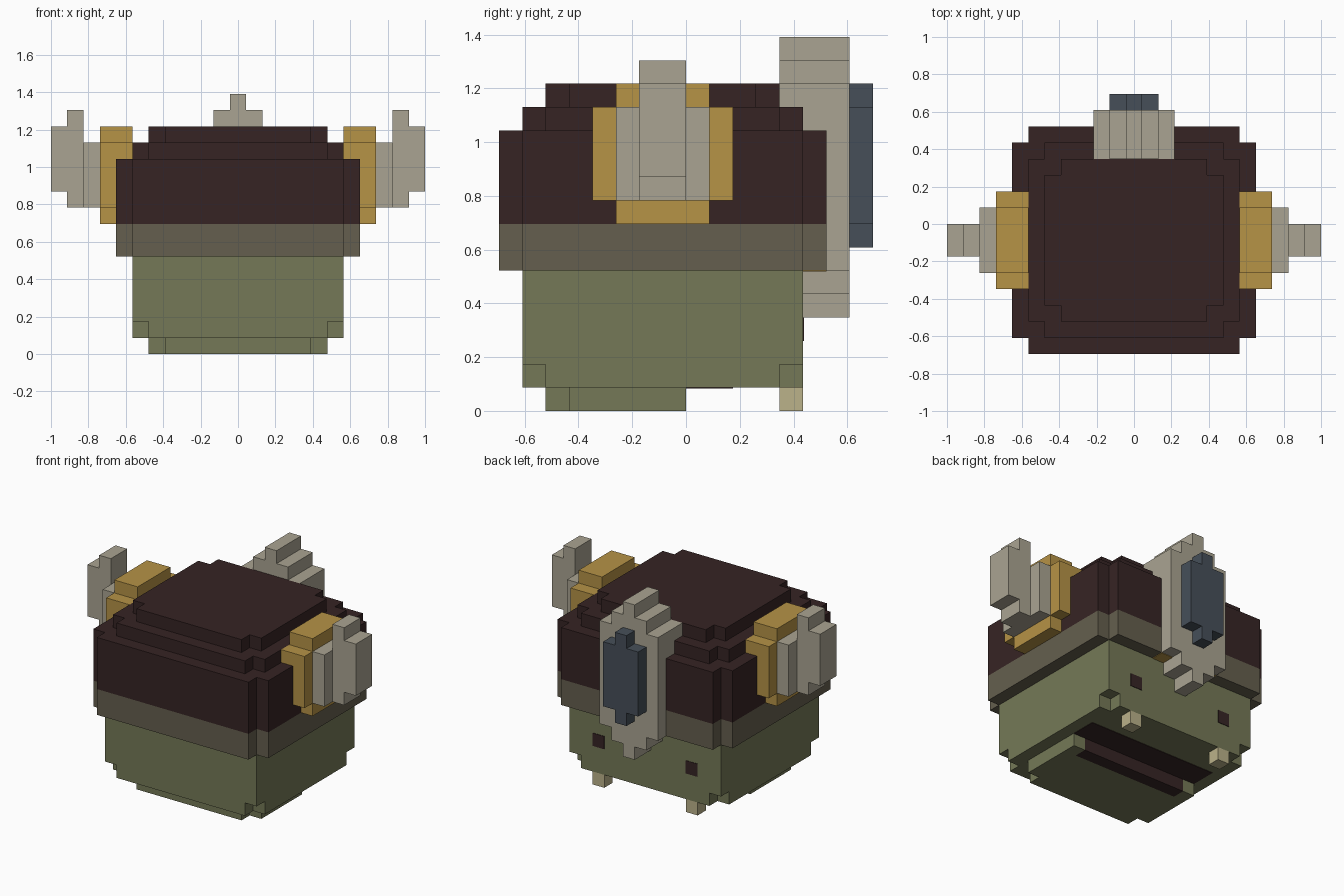
import bpy
import bmesh
from mathutils import Vector

if "Cube" in bpy.data.objects:
    bpy.data.objects.remove(bpy.data.objects["Cube"], do_unlink=True)

U = 2 / 23  # one block; the whole model is 23 blocks wide


def material(name, rgb):
    linear = [((c / 255 + 0.055) / 1.055) ** 2.4 for c in rgb] + [1]
    mat = bpy.data.materials.new(name)
    mat.use_nodes = True
    mat.diffuse_color = linear
    mat.node_tree.nodes["Principled BSDF"].inputs["Base Color"].default_value = linear
    return mat


MAROON = material("dark maroon", (54, 36, 36))
BAND = material("grey brown", (101, 95, 78))
GREEN = material("olive green", (117, 121, 87))
GOLD = material("gold", (182, 147, 70))
STONE = material("stone grey", (170, 164, 146))
BLUE = material("slate blue", (70, 79, 89))
IVORY = material("ivory", (187, 178, 138))


def stepped(cx, cy, steps):
    """Outline with stepped corners, from (half width, half height) pairs, widest first."""
    quarter = []
    for i, (w, h) in enumerate(steps):
        if i:
            quarter.append((w, steps[i - 1][1]))
        quarter.append((w, h))
    pts = quarter + [(-x, y) for x, y in reversed(quarter)]
    pts += [(-x, -y) for x, y in quarter] + [(x, -y) for x, y in reversed(quarter)]
    return [(cx + x, cy + y) for x, y in pts]


def place(axis, a, b, depth):
    """Outline coordinates to model space: the outline lies across the given axis."""
    return {"x": Vector((depth, a, b)), "y": Vector((a, depth, b)),
            "z": Vector((a, b, depth))}[axis] * U


def prisms(name, mat, axis, layers):
    """One object from extruded outlines: (outline, start, end) along the axis."""
    bm = bmesh.new()
    for outline, start, end in layers:
        base = bm.faces.new([bm.verts.new(place(axis, a, b, start)) for a, b in outline])
        out = bmesh.ops.extrude_face_region(bm, geom=[base], use_keep_orig=True)
        verts = [g for g in out["geom"] if isinstance(g, bmesh.types.BMVert)]
        bmesh.ops.translate(bm, verts=verts, vec=place(axis, 0, 0, end - start))
    bmesh.ops.recalc_face_normals(bm, faces=bm.faces)
    mesh = bpy.data.meshes.new(name)
    bm.to_mesh(mesh)
    bm.free()
    mesh.materials.append(mat)
    obj = bpy.data.objects.new(name, mesh)
    bpy.context.collection.objects.link(obj)
    return obj


def rect(x0, x1, y0, y1):
    return [(x0, y0), (x1, y0), (x1, y1), (x0, y1)]


# Head, with its lowest corners notched
prisms("head", GREEN, "z", [
    (stepped(0, -1, [(6.5, 5), (5.5, 6)]), 1, 2),
    (rect(-6.5, 6.5, -7, 5), 2, 6),
])

# Lower jaw with a dark lip set into its open edge
half_jaw = [(4.5, -6), (4.5, -5), (5.5, -5), (5.5, 0), (4.5, 0), (4.5, -1)]
jaw = half_jaw + [(-x, y) for x, y in reversed(half_jaw)]
prisms("jaw", GREEN, "z", [(jaw, 0, 1)])
prisms("lip", MAROON, "z", [(rect(-4.5, 4.5, -1, 0), 0, 1)])
prisms("mouth", MAROON, "z", [(rect(-5.5, 5.5, 0, 2), 0.96, 1)])

# Helmet: brim band and stepped dome
wide = stepped(0, -1, [(7.5, 6), (6.5, 7)])
prisms("helmet_band", BAND, "z", [(wide, 6, 8)])
prisms("helmet_dome", MAROON, "z", [
    (wide, 8, 12),
    (stepped(0, -1, [(6.5, 5), (5.5, 6)]), 12, 13),
    (stepped(0, -1, [(5.5, 4), (4.5, 5)]), 13, 14),
])

# Crest plate on the helmet with a raised gem
prisms("crest", STONE, "y", [(stepped(0, 10, [(2.5, 4), (1.5, 5), (0.5, 6)]), 4, 7)])
prisms("crest_gem", BLUE, "y", [(stepped(0, 10.5, [(1.5, 2.5), (0.5, 3.5)]), 7, 8)])

for side, label in ((1, "left"), (-1, "right")):
    # Ear piece: gold boss, stone disc and upright fin
    prisms(label + "_ear_boss", GOLD, "x",
           [(stepped(-1, 11, [(3, 2), (2, 3)]), side * 6.5, side * 8.5)])
    prisms(label + "_ear_disc", STONE, "x", [(rect(-3, 1, 9, 13), side * 8.5, side * 9.5)])
    prisms(label + "_ear_fin", STONE, "x", [
        (rect(-2, 0, 9, 15), side * 9.5, side * 10.5),
        (rect(-2, 0, 10, 14), side * 10.5, side * 11.5),
    ])
    # Face details: eye, tusk and the gold clip under the crest
    x = side * 4
    prisms(label + "_eye", MAROON, "y", [(rect(x - 0.5, x + 0.5, 3, 4), 5, 5.04)])
    prisms(label + "_tusk", IVORY, "z", [(rect(x - 0.5, x + 0.5, 4, 5), 0, 1)])
    x = side * 2
    prisms(label + "_crest_clip", GOLD, "z", [(rect(x - 0.5, x + 0.5, 5, 6), 5.96, 6)])
